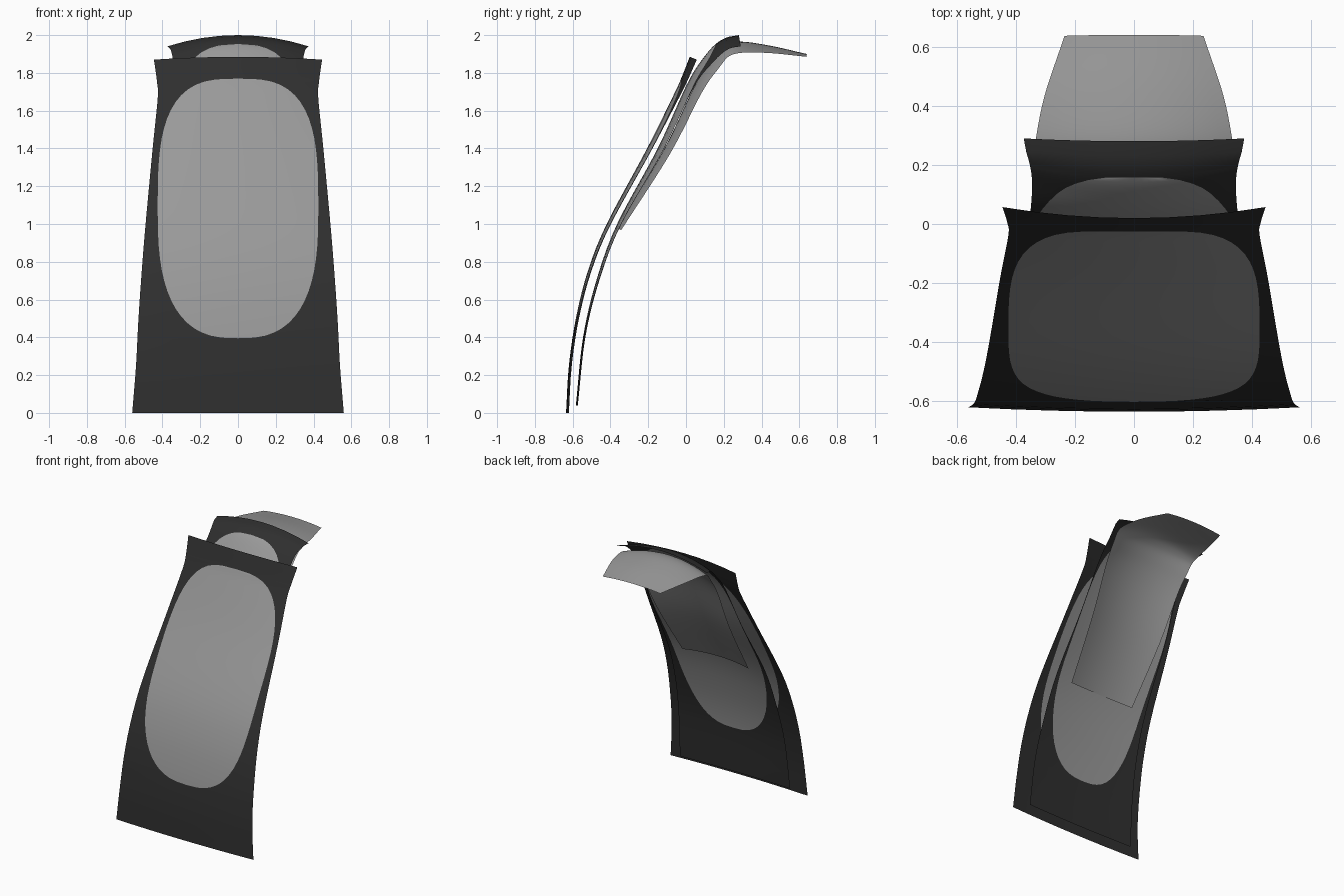
import bpy, bmesh, math
from mathutils import Vector

cube = bpy.data.objects.get("Cube")
if cube:
    bpy.data.objects.remove(cube, do_unlink=True)


def make_material(name, value):
    mat = bpy.data.materials.new(name)
    mat.use_nodes = True
    color = (value, value, value, 1)
    mat.diffuse_color = color
    mat.node_tree.nodes["Principled BSDF"].inputs["Base Color"].default_value = color
    return mat


charcoal = make_material("charcoal cloth", 0.028)
grey = make_material("grey cloth", 0.32)


def smooth_path(keys, steps=10):
    """Catmull-Rom curve through keys of (y, z, half width, bow)."""
    keys = [Vector(k) for k in keys]
    pts = [2 * keys[0] - keys[1]] + keys + [2 * keys[-1] - keys[-2]]
    path = []
    for a, b, c, d in zip(pts, pts[1:], pts[2:], pts[3:]):
        for i in range(steps):
            t = i / steps
            path.append(b + (c - a) * t / 2 + (a * 2 - b * 5 + c * 4 - d) * t**2 / 2
                        + (b * 3 - a - c * 3 + d) * t**3 / 2)
    return path + [keys[-1]]


def row_at_height(path, z):
    """Row of a rising path at height z."""
    for a, b in zip(path, path[1:]):
        if z <= b[1]:
            break
    return a.lerp(b, (z - a[1]) / (b[1] - a[1]))


def oval_width(z, low, high, half):
    """Half width of the rounded patch, fuller at its top."""
    s = (2 * z - low - high) / (high - low)
    if abs(s) >= 0.99999:
        return 0
    power = 3.2 if s > 0 else 2.7
    return half * (1 - abs(s)**power)**(1 / power)


def build_sheet(name, rows, ovals, materials):
    """Bowed sheet; the middle columns follow the patch outline."""
    side, middle = 4, 10
    bm = bmesh.new()
    grid = []
    for i, (y, z, w, bow) in enumerate(rows):
        ahead, behind = rows[min(i + 1, len(rows) - 1)], rows[max(i - 1, 0)]
        along = Vector((0, ahead[0] - behind[0], ahead[1] - behind[1])).normalized()
        back = Vector((0, along.z, -along.y))
        o = ovals[i]
        xs = [-w + (w - o) * k / side for k in range(side)]
        xs += [-o + 2 * o * k / middle for k in range(middle + 1)]
        xs += [o + (w - o) * (k + 1) / side for k in range(side)]
        grid.append([bm.verts.new(Vector((x, y, z)) + back * bow * (x / w)**2) for x in xs])
    for low, high in zip(grid, grid[1:]):
        for k in range(len(low) - 1):
            face = bm.faces.new((low[k], low[k + 1], high[k + 1], high[k]))
            face.material_index = int(side <= k < side + middle)
            face.smooth = True
    bmesh.ops.remove_doubles(bm, verts=bm.verts, dist=0.00005)
    mesh = bpy.data.meshes.new(name)
    bm.to_mesh(mesh)
    bm.free()
    for mat in materials:
        mesh.materials.append(mat)
    obj = bpy.data.objects.new(name, mesh)
    bpy.context.collection.objects.link(obj)
    return obj


def build_panel(name, keys, low, high, half):
    path = smooth_path(keys)
    bottom, top = keys[0][1], keys[-1][1]
    count = 32
    heights = [bottom + (low - bottom) * k / 6 for k in range(6)]
    heights += [(low + high) / 2 - (high - low) / 2 * math.cos(math.pi * k / count)
                for k in range(count + 1)]
    heights += [high + (top - high) * k / 6 for k in range(1, 7)]
    rows = [row_at_height(path, z) for z in heights]
    ovals = [oval_width(z, low, high, half) for z in heights]
    return build_sheet(name, rows, ovals, [charcoal, grey])


# Front panel with flared top corners
build_panel("front_panel", [
    (-.635, 0, .56, .015), (-.62, .25, .54, .015), (-.583, .5, .527, .016),
    (-.52, .75, .51, .018), (-.42, 1, .49, .02), (-.206, 1.4, .453, .025),
    (-.067, 1.68, .425, .032), (-.03, 1.76, .428, .035), (.02, 1.885, .445, .04),
], .395, 1.77, .425)

# Rear panel that bends backward at the top
build_panel("rear_panel", [
    (-.583, .04, .45, .01), (-.545, .4, .435, .012), (-.475, .7, .415, .015),
    (-.365, 1, .4, .02), (-.15, 1.4, .375, .03), (.01, 1.75, .35, .04),
    (.1, 1.89, .345, .055), (.16, 1.955, .352, .06), (.217, 1.988, .362, .06),
    (.28, 2, .373, .06),
], .38, 1.953, .37)

# Lining strap behind the rear panel, ending in a tapered flap
strap = smooth_path([
    (-.365, .98, .27, .025), (-.12, 1.39, .3, .04), (.04, 1.72, .32, .05),
    (.125, 1.86, .33, .06), (.19, 1.935, .335, .06), (.28, 1.965, .333, .06),
    (.44, 1.945, .303, .04), (.64, 1.9, .235, .015),
], 6)
build_sheet("lining_strap", strap, [row[2] / 2 for row in strap], [grey, grey])
